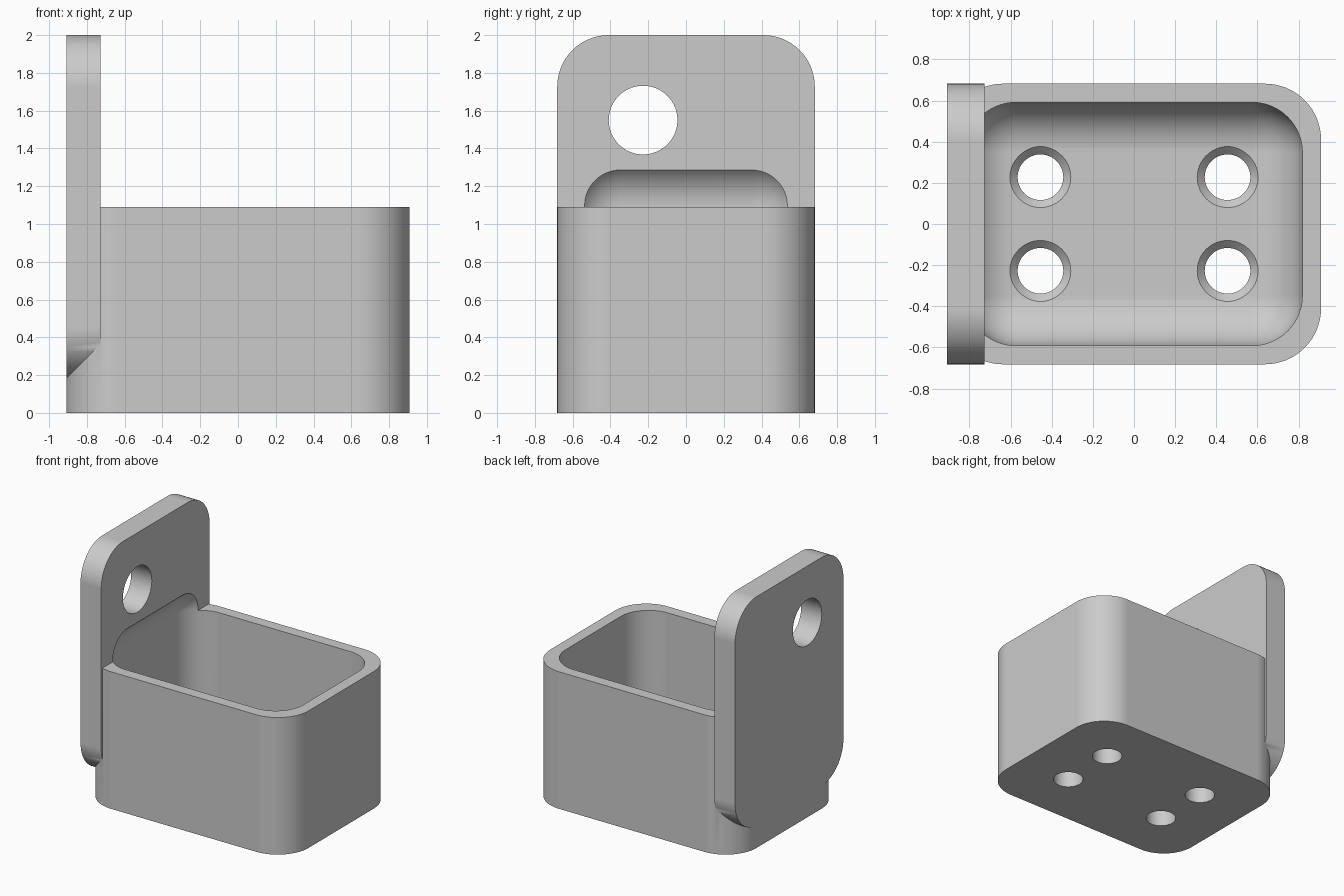
import bpy, bmesh, math
from mathutils import Matrix, Vector

U = 1 / 11  # design unit

old = bpy.data.objects.get("Cube")
if old:
    bpy.data.objects.remove(old, do_unlink=True)

grey = bpy.data.materials.new("plain_grey")
grey.use_nodes = True
grey.diffuse_color = (0.6, 0.6, 0.6, 1)
grey.node_tree.nodes["Principled BSDF"].inputs["Base Color"].default_value = (0.6, 0.6, 0.6, 1)


def finish(name, bm):
    bmesh.ops.recalc_face_normals(bm, faces=bm.faces)
    bm.transform(Matrix.Scale(U, 4))
    mesh = bpy.data.meshes.new(name)
    bm.to_mesh(mesh)
    bm.free()
    mesh.materials.append(grey)
    obj = bpy.data.objects.new(name, mesh)
    bpy.context.collection.objects.link(obj)
    return obj


def rounded_block(name, low, high, radius, axis=None, segments=16):
    """Block with all edges rounded, or only those parallel to one axis."""
    low, high = Vector(low), Vector(high)
    bm = bmesh.new()
    bmesh.ops.create_cube(bm, size=1)
    for v in bm.verts:
        v.co = (low + high) / 2 + v.co * (high - low)
    edges = [e for e in bm.edges
             if axis is None or abs((e.verts[0].co - e.verts[1].co)[axis]) > 0.1]
    bmesh.ops.bevel(bm, geom=edges, offset=radius, offset_type='OFFSET',
                    segments=segments, profile=0.5, affect='EDGES')
    return finish(name, bm)


def lathe(name, profile, matrix):
    """Solid of revolution from (radius, height) points."""
    bm = bmesh.new()
    steps = 64
    rings = [[bm.verts.new((r * math.cos(math.tau * i / steps),
                            r * math.sin(math.tau * i / steps), z))
              for i in range(steps)] for r, z in profile]
    for a, b in zip(rings, rings[1:]):
        for i in range(steps):
            j = (i + 1) % steps
            bm.faces.new((a[i], a[j], b[j], b[i]))
    bm.faces.new(rings[0])
    bm.faces.new(rings[-1])
    bm.transform(matrix)
    return finish(name, bm)


def combine(target, tool, operation):
    mod = target.modifiers.new("combine", 'BOOLEAN')
    mod.object, mod.operation, mod.solver = tool, operation, 'EXACT'
    bpy.context.view_layer.objects.active = target
    bpy.ops.object.modifier_apply(modifier=mod.name)
    bpy.data.objects.remove(tool, do_unlink=True)


# Open box and upright mounting plate
holder = rounded_block("holder_box", (-10, -7.5, 0), (10, 7.5, 12), 3, axis=2)
plate = rounded_block("mounting_plate", (-10, -7.5, 2), (-8, 7.5, 22), 3, axis=0)
combine(holder, plate, 'UNION')

# Fully rounded cavity, which also scoops into the plate
cavity = rounded_block("cavity_cutter", (-9, -6.5, 2), (9, 6.5, 14.74), 2.68)
combine(holder, cavity, 'DIFFERENCE')

# Large hole through the plate
turn = Matrix.Translation((-9, -2.5, 17.05)) @ Matrix.Rotation(math.pi / 2, 4, 'Y')
combine(holder, lathe("plate_hole_cutter", [(2, -2), (2, 2)], turn), 'DIFFERENCE')

# Four countersunk holes in the floor
for x in (-5, 5):
    for y in (-2.5, 2.5):
        screw = lathe("floor_hole_cutter",
                      [(1.22, -1), (1.22, 1.6), (1.72, 2.1)],
                      Matrix.Translation((x, y, 0)))
        combine(holder, screw, 'DIFFERENCE')

# Smooth curved walls, crisp edges
bpy.ops.object.select_all(action='DESELECT')
holder.select_set(True)
bpy.context.view_layer.objects.active = holder
bpy.ops.object.shade_smooth_by_angle(angle=math.radians(30))
weighted = holder.modifiers.new("weighted_normals", 'WEIGHTED_NORMAL')
weighted.keep_sharp = True
